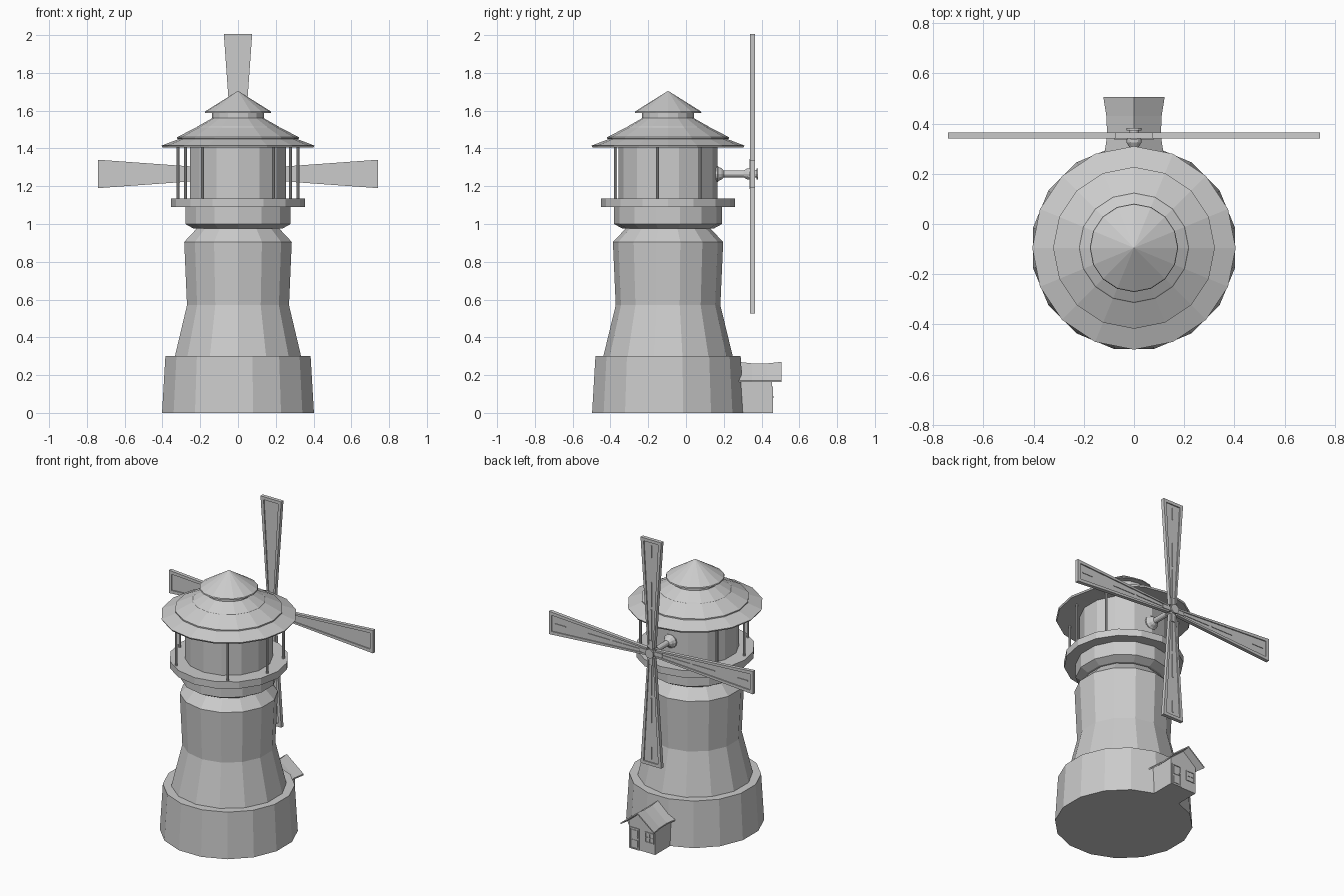
import bpy, bmesh, math
from mathutils import Matrix, Vector

if "Cube" in bpy.data.objects:
    bpy.data.objects.remove(bpy.data.objects["Cube"], do_unlink=True)

grey = bpy.data.materials.new("plain_grey")
grey.use_nodes = True
colour = (0.6, 0.6, 0.6, 1)
grey.diffuse_color = colour
grey.node_tree.nodes["Principled BSDF"].inputs["Base Color"].default_value = colour

AXIS = Vector((0, -0.095, 0))   # tower centre line
HUB = Vector((0, 0.352, 1.265))  # centre of the sails


def finish(bm, name):
    bmesh.ops.recalc_face_normals(bm, faces=bm.faces)
    mesh = bpy.data.meshes.new(name)
    bm.to_mesh(mesh)
    bm.free()
    mesh.materials.append(grey)
    obj = bpy.data.objects.new(name, mesh)
    bpy.context.collection.objects.link(obj)
    return obj


def lathe(name, profile, sides, origin, turn=0.0, tilt=None):
    """Revolve (radius, height) points into a faceted solid."""
    bm = bmesh.new()
    rings = []
    for r, z in profile:
        ring = []
        for i in range(sides):
            a = turn + math.tau * i / sides
            ring.append(bm.verts.new((r * math.cos(a), r * math.sin(a), z)))
        rings.append(ring)
    for low, high in zip(rings, rings[1:]):
        for i in range(sides):
            j = (i + 1) % sides
            bm.faces.new((low[i], low[j], high[j], high[i]))
    bm.faces.new(rings[0])
    bm.faces.new(rings[-1])
    bmesh.ops.remove_doubles(bm, verts=bm.verts, dist=0.0002)
    if tilt:
        bm.transform(tilt)
    bm.transform(Matrix.Translation(origin))
    return finish(bm, name)


def add_box(bm, x, y, z):
    m = Matrix.Translation([(a + b) / 2 for a, b in (x, y, z)])
    m = m @ Matrix.Diagonal([b - a for a, b in (x, y, z)] + [1])
    bmesh.ops.create_cube(bm, size=1, matrix=m)


def add_prism(bm, outline, y0, y1):
    """Extrude an (x, z) outline along y."""
    front = bm.faces.new([bm.verts.new((x, y0, z)) for x, z in outline])
    out = bmesh.ops.extrude_face_region(bm, geom=[front])["geom"]
    moved = [v for v in out if isinstance(v, bmesh.types.BMVert)]
    bmesh.ops.translate(bm, verts=moved, vec=(0, y1 - y0, 0))


# Tower body
FRONT = -math.pi / 2
lathe("tower_base", [(0.41, 0), (0.392, 0.3), (0.34, 0.3)], 16, AXIS, math.pi / 16)
lathe("tower_shaft", [(0.345, 0.29), (0.277, 0.57), (0.292, 0.905), (0.22, 0.98),
                      (0.22, 1.0)], 14, AXIS, FRONT)
lathe("gallery_collar", [(0.22, 0.975), (0.24, 0.975), (0.286, 1.0), (0.286, 1.1)],
      14, AXIS, FRONT)
lathe("gallery_floor", [(0.355, 1.09), (0.355, 1.135)], 16, AXIS)
lathe("cabin", [(0.262, 1.13), (0.262, 1.42)], 14, AXIS, FRONT)

# Tiered roof
lathe("roof_eave", [(0.25, 1.415), (0.4, 1.405), (0.405, 1.415), (0.3, 1.455)], 16, AXIS)
lathe("roof_middle", [(0.29, 1.44), (0.322, 1.452), (0.322, 1.46), (0.22, 1.512)], 16, AXIS)
lathe("roof_upper", [(0.2, 1.505), (0.22, 1.51), (0.215, 1.516), (0.137, 1.56)], 16, AXIS)
lathe("roof_neck", [(0.137, 1.55), (0.137, 1.6)], 16, AXIS)
lathe("roof_cap", [(0.13, 1.59), (0.176, 1.588), (0.174, 1.596), (0, 1.705)], 16, AXIS)

# Gallery posts, in mirrored pairs
for i, (x, y) in enumerate([(0.187, -0.277), (0.318, -0.055), (0.277, 0.17)]):
    for side, s in (("left", 1), ("right", -1)):
        lathe(f"gallery_post_{side}_{i + 1}", [(0.008, 1.13), (0.008, 1.42)], 8,
              AXIS + Vector((s * x, y, 0)))

# Sail axle, lying along +y
to_back = Matrix.Rotation(-math.pi / 2, 4, "X")
lathe("sail_axle", [(0.045, 0.13), (0.045, 0.166), (0.036, 0.174), (0.03, 0.188),
                    (0.018, 0.2), (0.018, 0.305), (0.03, 0.325), (0.03, 0.345),
                    (0.02, 0.345), (0.02, 0.372), (0.03, 0.372), (0.03, 0.382)],
      12, Vector((0, 0, HUB.z)), tilt=to_back)

# Four sails: tapered frame around a recessed panel, with a split spar behind
ROOT, TIP = 0.03, 0.74


def half(z):
    return 0.022 + 0.053 * z / TIP


for i, place in enumerate(("top", "left", "bottom", "right")):
    bm = bmesh.new()
    rim = 0.021
    add_prism(bm, [(-half(ROOT), ROOT), (half(ROOT), ROOT),
                   (half(TIP), TIP), (-half(TIP), TIP)], -0.005, 0.005)
    for s in (-1, 1):
        add_prism(bm, [(s * half(ROOT), ROOT), (s * half(TIP), TIP),
                       (s * (half(TIP) - rim), TIP), (s * (half(ROOT) - 0.01), ROOT)],
                  -0.012, 0.012)
    inner = half(TIP) - rim
    add_box(bm, (-inner, inner), (-0.012, 0.012), (TIP - 0.02, TIP))
    add_box(bm, (-0.013, 0.013), (-0.015, 0.013), (0, 0.08))
    for a, b in ((0.08, 0.28), (0.3, 0.46), (0.62, 0.7)):
        add_box(bm, (-0.003, 0.003), (0, 0.009), (a, b))
    bm.transform(Matrix.Translation(HUB) @ Matrix.Rotation(i * math.pi / 2, 4, "Y"))
    finish(bm, f"sail_{place}")

# Porch house at the back, gable facing +y
bm = bmesh.new()
add_prism(bm, [(-0.095, 0), (0.095, 0), (0.095, 0.177), (0, 0.255), (-0.095, 0.177)],
          0.2, 0.455)
finish(bm, "house_walls")

# Sagging roof: flares towards the gable end
bm = bmesh.new()
rows = []
for y, w, ridge in ((0.2, 0.12, 0.268), (0.28, 0.118, 0.27), (0.35, 0.107, 0.262),
                    (0.43, 0.11, 0.262), (0.505, 0.122, 0.27)):
    section = [(-w, 0.172), (0, ridge), (w, 0.172), (w, 0.163), (0, ridge - 0.01), (-w, 0.163)]
    rows.append([bm.verts.new((x, y, z)) for x, z in section])
for a, b in zip(rows, rows[1:]):
    for i in range(6):
        j = (i + 1) % 6
        bm.faces.new((a[i], a[j], b[j], b[i]))
bm.faces.new(rows[0])
bm.faces.new(rows[-1])
finish(bm, "house_roof")

# Door and window on the gable wall
WALL = 0.453


def framed(bm, x, z, t):
    """Four thin bars around an opening."""
    y = (WALL, WALL + 0.007)
    for a in (x[0], x[1] - t):
        add_box(bm, (a, a + t), y, z)
    for a in (z[0], z[1] - t):
        add_box(bm, x, y, (a, a + t))


bm = bmesh.new()
framed(bm, (0.018, 0.088), (0.0, 0.14), 0.007)
add_box(bm, (0.03, 0.076), (WALL, WALL + 0.005), (0.015, 0.06))
add_box(bm, (0.03, 0.076), (WALL, WALL + 0.005), (0.075, 0.125))
add_box(bm, (0.026, 0.034), (WALL, WALL + 0.01), (0.08, 0.09))
finish(bm, "house_door")

bm = bmesh.new()
framed(bm, (-0.085, -0.022), (0.065, 0.135), 0.007)
add_box(bm, (-0.056, -0.051), (WALL, WALL + 0.006), (0.065, 0.135))
add_box(bm, (-0.085, -0.022), (WALL, WALL + 0.006), (0.097, 0.102))
finish(bm, "house_window")
